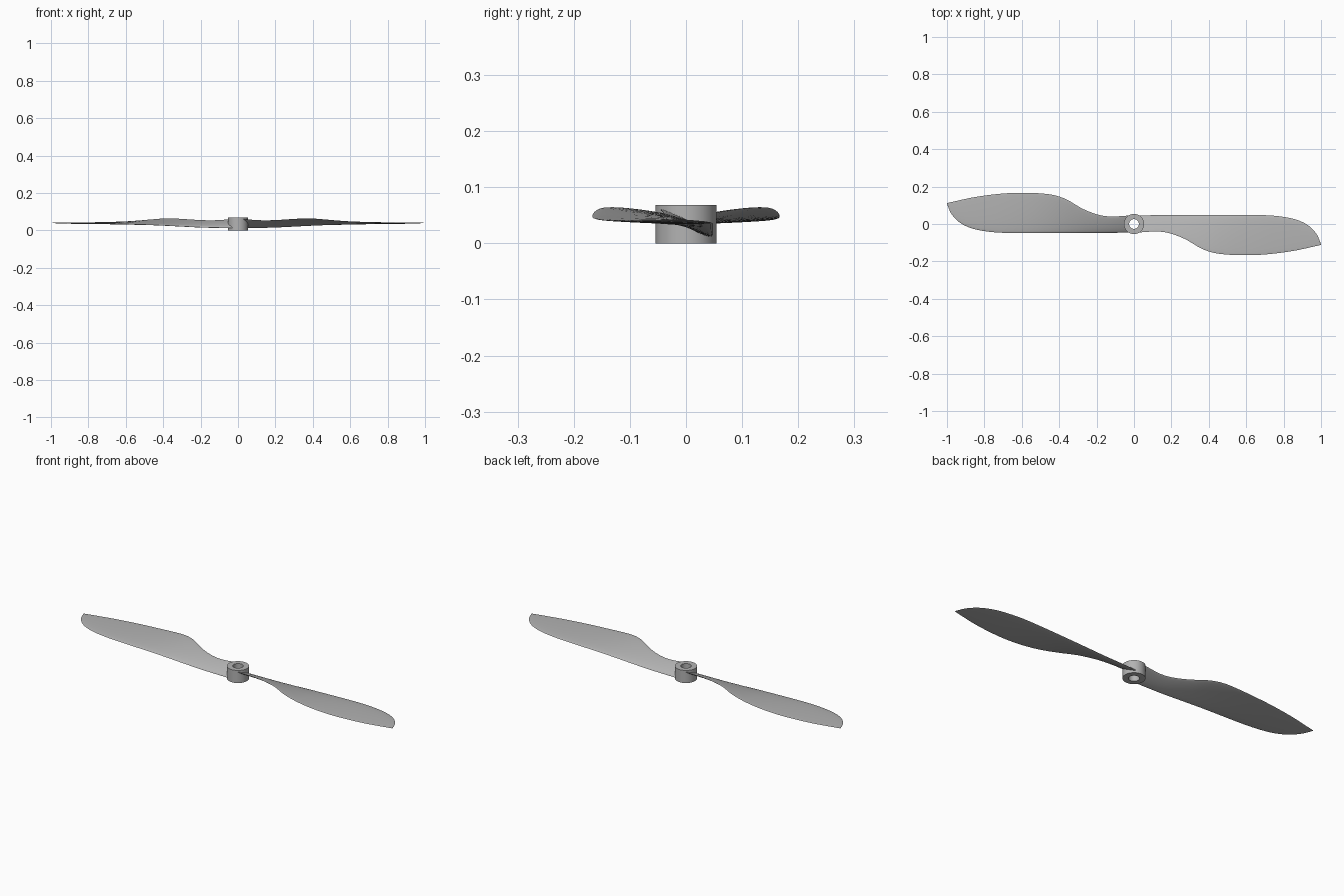
import bpy
import bmesh
import math
from mathutils import Vector

default_cube = bpy.data.objects.get("Cube")
if default_cube:
    bpy.data.objects.remove(default_cube, do_unlink=True)

# One plain grey plastic
grey = bpy.data.materials.new("grey_plastic")
grey.use_nodes = True
colour = (0.45, 0.45, 0.45, 1)
grey.diffuse_color = colour
grey.node_tree.nodes["Principled BSDF"].inputs["Base Color"].default_value = colour


def loft(name, rings, closed):
    """Join rings of points into a skin; closed joins the last ring to the first."""
    bm = bmesh.new()
    loops = [[bm.verts.new(point) for point in ring] for ring in rings]
    count = len(loops[0])
    pairs = list(zip(loops, loops[1:]))
    if closed:
        pairs.append((loops[-1], loops[0]))
    else:
        bm.faces.new(loops[0])
        bm.faces.new(loops[-1])
    for a, b in pairs:
        for i in range(count):
            j = (i + 1) % count
            bm.faces.new((a[i], a[j], b[j], b[i]))
    bmesh.ops.recalc_face_normals(bm, faces=bm.faces)
    mesh = bpy.data.meshes.new(name)
    bm.to_mesh(mesh)
    bm.free()
    mesh.materials.append(grey)
    obj = bpy.data.objects.new(name, mesh)
    bpy.context.collection.objects.link(obj)
    bpy.ops.object.select_all(action='DESELECT')
    obj.select_set(True)
    bpy.context.view_layer.objects.active = obj
    bpy.ops.object.shade_smooth_by_angle(angle=math.radians(40))
    return obj


def smooth_track(keys, x):
    """Cubic interpolation through keys, each (x, value, ...)."""
    i = max(k for k in range(len(keys) - 1) if keys[k][0] <= x or k == 0)
    a, b = keys[i], keys[i + 1]
    before, after = keys[max(i - 1, 0)], keys[min(i + 2, len(keys) - 1)]
    span = b[0] - a[0]
    t = (x - a[0]) / span
    result = []
    for c in range(1, len(a)):
        slope_a = (b[c] - before[c]) / (b[0] - before[0]) * span
        slope_b = (after[c] - a[c]) / (after[0] - a[0]) * span
        result.append((2*t**3 - 3*t**2 + 1) * a[c] + (t**3 - 2*t**2 + t) * slope_a
                      + (3*t**2 - 2*t**3) * b[c] + (t**3 - t**2) * slope_b)
    return result


# Hub: a rectangular wall turned about the vertical axis
OUTER, BORE, HEIGHT, SIDES = 0.054, 0.026, 0.068, 64
wall = [(BORE, 0), (OUTER, 0), (OUTER, HEIGHT), (BORE, HEIGHT)]
turns = [2 * math.pi * k / SIDES for k in range(SIDES)]
loft("hub", [[(r * math.cos(a), r * math.sin(a), z) for r, z in wall] for a in turns], True)

# Blade edges along the span: x, y, z
leading = [(0.03, 0.046, 0.013), (0.2, 0.048, 0.017), (0.45, 0.048, 0.029), (0.7, 0.047, 0.036),
           (0.8, 0.038, 0.037), (0.88, 0.019, 0.038), (0.94, -0.014, 0.039),
           (0.98, -0.06, 0.04), (1, -0.108, 0.04)]
trailing = [(0.03, -0.045, 0.06), (0.13, -0.04, 0.054), (0.2, -0.052, 0.055), (0.28, -0.084, 0.06),
            (0.35, -0.126, 0.064), (0.41, -0.15, 0.063), (0.48, -0.162, 0.057),
            (0.58, -0.167, 0.049), (0.7, -0.163, 0.044), (0.85, -0.144, 0.041), (1, -0.112, 0.04)]
thickness = [(0.03, 0.013), (0.3, 0.012), (0.7, 0.009), (0.9, 0.006), (1, 0.002)]


def section(x, half=12):
    """Rounded-nose wing section between the two blade edges."""
    nose = Vector((x, *smooth_track(leading, x)))
    tail = Vector((x, *smooth_track(trailing, x)))
    thick = smooth_track(thickness, x)[0]
    chord = tail - nose
    up = Vector((0, chord.z, -chord.y)).normalized()
    thick = min(thick, chord.length * 0.3)
    points = []
    for k in range(2 * half):
        angle = math.pi * k / half
        u = (1 - math.cos(angle)) / 2
        taper = 1.25 - 0.6 * u
        points.append(nose + chord * u + up * math.sin(angle) * thick / 2 * taper)
    return points


# Stations crowd together towards the tip
STEPS = 48
stations = [0.03 + 0.97 * math.sin(math.pi / 2 * k / STEPS) for k in range(STEPS + 1)]
rings = [section(min(x, 1)) for x in stations]
loft("left_blade", rings, False)
loft("right_blade", [[(-p.x, -p.y, p.z) for p in ring] for ring in rings], False)
